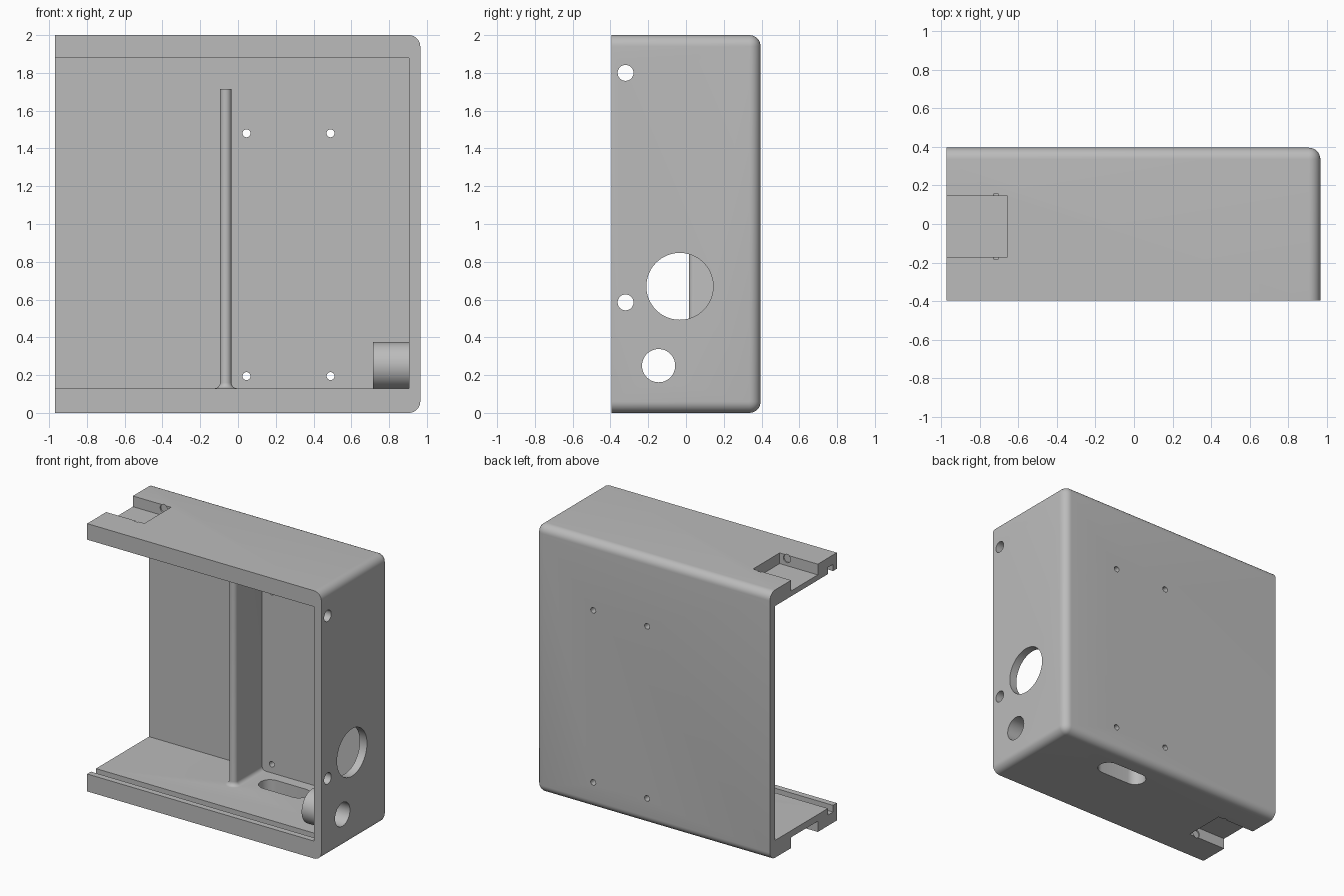
import bpy, bmesh
from math import pi, sin, cos
from mathutils import Matrix, Vector

default = bpy.data.objects.get("Cube")
if default:
    bpy.data.objects.remove(default)

LEFT, RIGHT, FRONT, BACK, TOP = -0.97, 0.965, -0.395, 0.395, 2.0
FLOOR, CEIL, WALL = 0.13, 1.88, 0.06

grey = bpy.data.materials.new("plain grey")
grey.use_nodes = True
colour = (0.5, 0.5, 0.5, 1)
grey.diffuse_color = colour
grey.node_tree.nodes["Principled BSDF"].inputs["Base Color"].default_value = colour


def finish(bm, name):
    bmesh.ops.recalc_face_normals(bm, faces=bm.faces)
    mesh = bpy.data.meshes.new(name)
    bm.to_mesh(mesh)
    bm.free()
    mesh.materials.append(grey)
    ob = bpy.data.objects.new(name, mesh)
    bpy.context.collection.objects.link(ob)
    return ob


def box_mesh(lo, hi):
    bm = bmesh.new()
    lo, hi = Vector(lo), Vector(hi)
    bmesh.ops.create_cube(bm, size=1, matrix=Matrix.Translation((lo + hi) / 2)
                          @ Matrix.Diagonal((*(hi - lo), 1)))
    return bm


def box(name, lo, hi):
    return finish(box_mesh(lo, hi), name)


def rod(name, centre, radius, length, axis, sides=48):
    turn = {"X": Matrix.Rotation(pi / 2, 4, "Y"),
            "Y": Matrix.Rotation(pi / 2, 4, "X"), "Z": Matrix()}[axis]
    bm = bmesh.new()
    bmesh.ops.create_cone(bm, cap_ends=True, segments=sides, radius1=radius,
                          radius2=radius, depth=length,
                          matrix=Matrix.Translation(centre) @ turn)
    return finish(bm, name)


def loft(name, rings):
    bm = bmesh.new()
    loops = [[bm.verts.new(p) for p in ring] for ring in rings]
    n = len(loops[0])
    for a, b in zip(loops, loops[1:]):
        for i in range(n):
            bm.faces.new((a[i], a[(i + 1) % n], b[(i + 1) % n], b[i]))
    bm.faces.new(loops[0])
    bm.faces.new(loops[-1])
    return finish(bm, name)


def combine(target, tool, operation):
    tool.hide_render = True
    mod = target.modifiers.new(tool.name, "BOOLEAN")
    mod.operation, mod.solver, mod.object = operation, "EXACT", tool
    graph = bpy.context.evaluated_depsgraph_get()
    mesh = bpy.data.meshes.new_from_object(target.evaluated_get(graph))
    target.modifiers.clear()
    target.data = mesh
    bpy.data.objects.remove(tool)


def cut(tool):
    combine(housing, tool, "DIFFERENCE")


# Outer shell, rounded everywhere except the open left end and front
bm = box_mesh((LEFT, FRONT, 0), (RIGHT, BACK, TOP))
rounded = [e for e in bm.edges
           if not all(v.co.x < 0 for v in e.verts)
           and not all(v.co.y < 0 for v in e.verts)]
bmesh.ops.bevel(bm, geom=rounded, offset=0.06, segments=8, profile=0.5, affect="EDGES")
housing = finish(bm, "housing")

# Cavity open to the left and front
cut(box("cavity", (LEFT - 0.2, FRONT - 0.2, FLOOR), (RIGHT - WALL, BACK - WALL, CEIL)))

# Divider with a round nose and a flared foot
rings = []
flare = 0.03
levels = [(FLOOR - 0.02, flare)]
for i in range(7):
    a = pi / 2 * i / 6
    levels.append((FLOOR + flare * (1 - cos(a)), flare * (1 - sin(a))))
levels.append((1.715, 0))
for z, grow in levels:
    r = 0.03 + grow
    ring = [(-0.065 + r * cos(pi * k / 16), 0.045 - r * sin(pi * k / 16), z)
            for k in range(17)]
    rings.append(ring + [(-0.065 - r, BACK - 0.03, z), (-0.065 + r, BACK - 0.03, z)])
combine(housing, loft("divider", rings), "UNION")

# Cable boss inside the right wall
combine(housing, rod("cable_boss", (0.825, -0.145, 0.25), 0.125, 0.22, "X", 64), "UNION")

# Right wall holes
for name, y, z, r, length in (("cable_hole", -0.145, 0.25, 0.088, 0.8),
                              ("large_hole", -0.033, 0.67, 0.177, 0.3),
                              ("lower_screw", -0.32, 0.585, 0.042, 0.3),
                              ("upper_screw", -0.32, 1.8, 0.042, 0.3)):
    cut(rod(name, (0.9, y, z), r, length, "X"))

# Mounting holes in the back
for x in (0.045, 0.49):
    for z in (0.195, 1.48):
        cut(rod("mount_hole", (x, BACK, z), 0.021, 0.3, "Y", 24))

# Rounded slot through the floor
slot_r, slot_d = 0.077, 0.12
outline = []
for side in (1, -1):
    for k in range(17):
        a = -pi / 2 + pi * k / 16
        outline.append((0.26 + side * (slot_d + slot_r * cos(a)),
                        0.177 + side * slot_r * sin(a)))
cut(loft("floor_slot", [[(x, y, z) for x, y in outline] for z in (-0.1, 0.2)]))

# Lid grooves, latch recesses and latch dimples, top and bottom
depth = 0.08
for inner, outer, sign in ((FLOOR, 0, 1), (CEIL, TOP, -1)):
    zs = sorted((inner - sign * 0.05, inner + sign * 0.05))
    cut(box("lid_groove", (LEFT - 0.1, -0.35, zs[0]), (RIGHT - WALL, -0.29, zs[1])))
    zs = sorted((outer - sign * 0.1, outer + sign * depth))
    cut(box("latch_recess", (LEFT - 0.1, -0.17, zs[0]), (-0.655, 0.145, zs[1])))
    cut(rod("latch_dimples", (-0.715, -0.0125, outer + sign * 0.027), 0.03, 0.335, "Y", 24))

# Smooth shading with crisp edges
bpy.ops.object.select_all(action="DESELECT")
housing.select_set(True)
bpy.context.view_layer.objects.active = housing
bpy.ops.object.shade_smooth_by_angle(angle=pi / 6)
